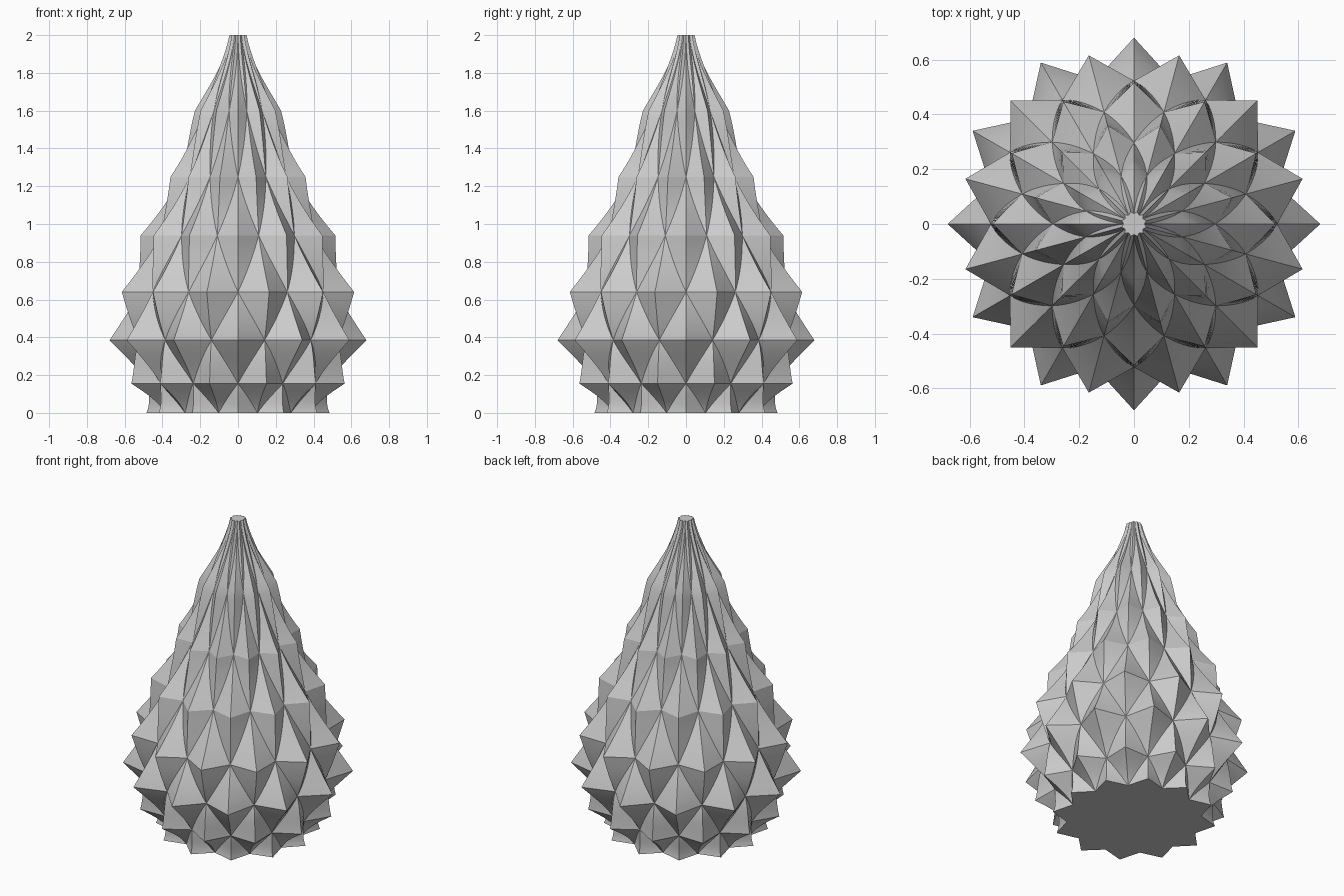
import bpy, bmesh, math

cube = bpy.data.objects.get("Cube")
if cube:
    bpy.data.objects.remove(cube, do_unlink=True)

POINTS = 12                    # scales around each ring
HALF = math.pi / POINTS        # angle from a scale tip to the valley beside it
STEPS = 10                     # levels between two rings of scale tips

# height, tip radius and valley ratio of each ring of scales
RINGS = [(0, .485, .82), (.155, .585, .81), (.385, .68, .80), (.64, .637, .82),
         (.94, .515, .82), (1.25, .37, .80), (1.6, .228, .79), (2, .047, .80)]


def star(angle, ratio):
    """Radius of a unit star with straight sides at an angle from a tip."""
    a = abs((angle + HALF) % (2 * HALF) - HALF)
    return ratio * math.sin(HALF) / (math.sin(a) + ratio * math.sin(HALF - a))


def curve(values, t):
    """Smooth value at t between the middle two of four values."""
    a, b, c, d = values
    return b + t / 2 * (c - a + t * (2 * a - 5 * b + 4 * c - d + t * (3 * (b - c) + d - a)))


def level(bm, z, radius, ratio, twist):
    """Overlap of two stars turned by the same angle in opposite directions."""
    loop = []
    for i in range(POINTS):
        for offset in (0, HALF - twist, HALF, HALF + twist):
            a = 2 * HALF * i + offset
            r = radius * min(star(a - twist, ratio), star(a + twist, ratio))
            loop.append(bm.verts.new((r * math.cos(a), r * math.sin(a), z)))
    return loop


bm = bmesh.new()
loops = []
last = len(RINGS) - 1
for k in range(last):
    radii = [RINGS[min(max(j, 0), last)][1] for j in range(k - 1, k + 3)]
    low, high = RINGS[k], RINGS[k + 1]
    for s in range(STEPS + (k == last - 1)):
        t = s / STEPS
        # tips stand half a step round on every second ring
        twist = HALF * (t if k % 2 == 0 else 1 - t)
        loops.append(level(bm, low[0] + t * (high[0] - low[0]), curve(radii, t),
                           low[2] + t * (high[2] - low[2]), twist))

# scaly wall, then flat base and tip
for lower, upper in zip(loops, loops[1:]):
    n = len(lower)
    for i in range(n):
        j = (i + 1) % n
        bm.faces.new((lower[i], lower[j], upper[j], upper[i]))
bm.faces.new(loops[0][::-1])
bm.faces.new(loops[-1])
bmesh.ops.remove_doubles(bm, verts=bm.verts, dist=1e-5)
bmesh.ops.recalc_face_normals(bm, faces=bm.faces)

mesh = bpy.data.meshes.new("scaly_cone")
bm.to_mesh(mesh)
bm.free()
cone = bpy.data.objects.new("scaly_cone", mesh)
bpy.context.collection.objects.link(cone)

grey = bpy.data.materials.new("light_grey")
grey.use_nodes = True
colour = (.6, .6, .6, 1)
grey.diffuse_color = colour
grey.node_tree.nodes["Principled BSDF"].inputs["Base Color"].default_value = colour
mesh.materials.append(grey)

bpy.ops.object.select_all(action="DESELECT")
cone.select_set(True)
bpy.context.view_layer.objects.active = cone
bpy.ops.object.shade_smooth_by_angle(angle=math.radians(15))
